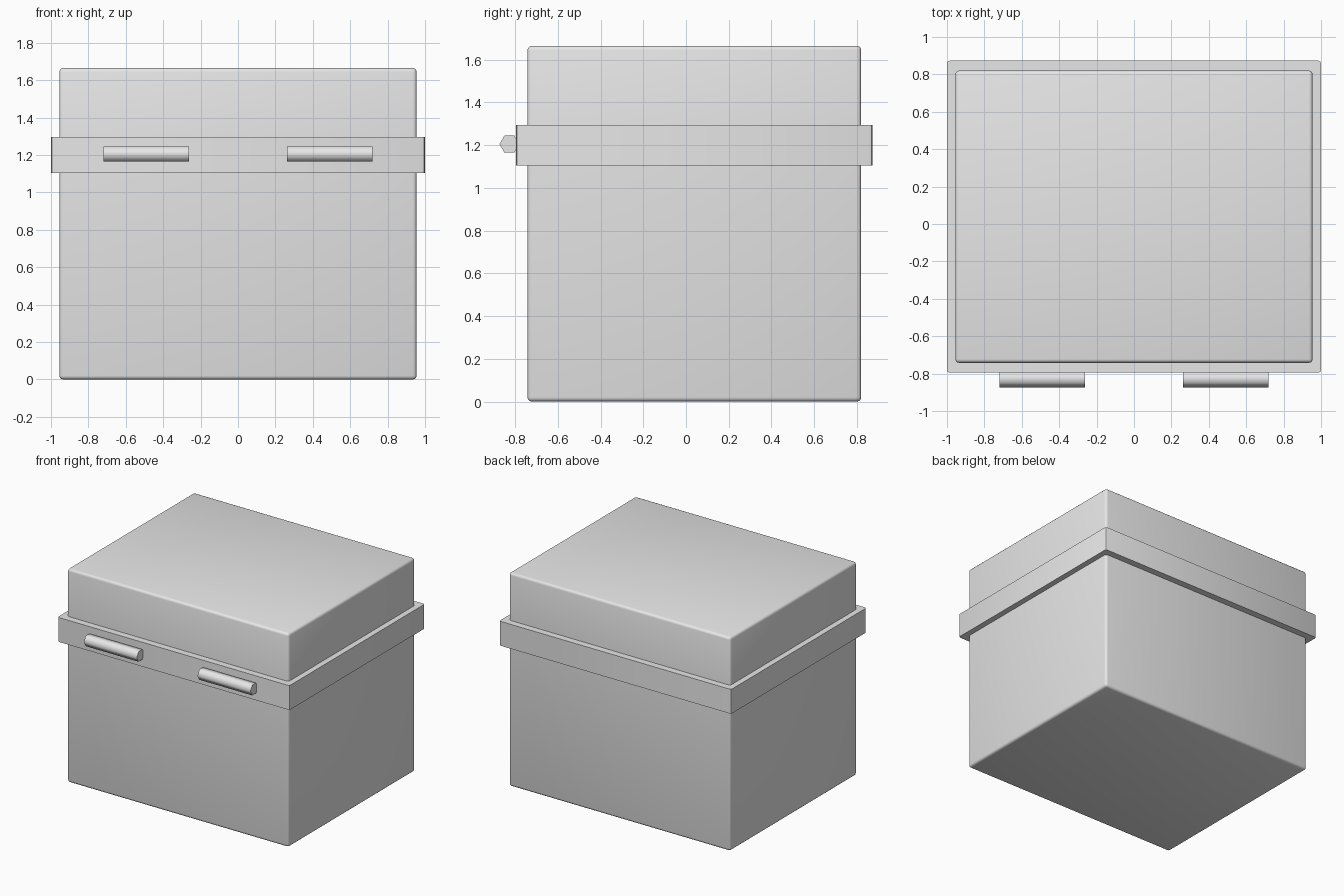
import bpy
import bmesh
import math
from mathutils import Matrix, Vector

cube = bpy.data.objects.get("Cube")
if cube:
    bpy.data.objects.remove(cube, do_unlink=True)

# Single plain grey
grey = bpy.data.materials.new("light_grey")
grey.use_nodes = True
grey.diffuse_color = (0.8, 0.8, 0.8, 1)
grey.node_tree.nodes["Principled BSDF"].inputs["Base Color"].default_value = (0.8, 0.8, 0.8, 1)


def finish(name, bm, angle):
    """Turn a bmesh into a named, shaded object."""
    mesh = bpy.data.meshes.new(name)
    bm.to_mesh(mesh)
    bm.free()
    mesh.materials.append(grey)
    obj = bpy.data.objects.new(name, mesh)
    bpy.context.collection.objects.link(obj)
    bpy.ops.object.select_all(action='DESELECT')
    obj.select_set(True)
    bpy.context.view_layer.objects.active = obj
    bpy.ops.object.shade_smooth_by_angle(angle=math.radians(angle))
    return obj


def box(name, lo, hi, bevel, segments, keep):
    """Box between two corners; edges chosen by keep(edge) are rounded."""
    lo, hi = Vector(lo), Vector(hi)
    bm = bmesh.new()
    bmesh.ops.create_cube(bm, size=1)
    bmesh.ops.scale(bm, vec=hi - lo, verts=bm.verts)
    bmesh.ops.translate(bm, vec=(lo + hi) / 2, verts=bm.verts)
    edges = [e for e in bm.edges if keep(e)]
    bmesh.ops.bevel(bm, geom=edges, offset=bevel, offset_type='OFFSET',
                    segments=segments, profile=0.5, affect='EDGES')
    return finish(name, bm, 40)


SEAM = 1.2


def off_seam(e):
    return any(abs(v.co.z - SEAM) > 0.001 for v in e.verts)


def upright(e):
    return abs(e.verts[0].co.z - e.verts[1].co.z) > 0.001


# Base and lid meet behind the rim band
box("base", (-0.955, -0.742, 0), (0.955, 0.82, SEAM), 0.02, 3, off_seam)
box("lid", (-0.955, -0.742, SEAM), (0.955, 0.82, 1.665), 0.02, 3, off_seam)
box("rim_band", (-1, -0.795, 1.105), (1, 0.873, 1.295), 0.015, 2, upright)

# Six-sided hinge barrels along the front of the band
for name, side in (("left_hinge", 1), ("right_hinge", -1)):
    bm = bmesh.new()
    bmesh.ops.create_cone(bm, cap_ends=True, segments=6, radius1=0.046,
                          radius2=0.046, depth=0.456)
    # Turn the axis to x with two corners pointing along y
    bmesh.ops.rotate(bm, matrix=Matrix.Rotation(math.pi / 2, 3, 'Y'), verts=bm.verts)
    if max(v.co.y for v in bm.verts) < 0.045:
        bmesh.ops.rotate(bm, matrix=Matrix.Rotation(math.pi / 6, 3, 'X'), verts=bm.verts)
    bmesh.ops.translate(bm, vec=(side * 0.49, -0.827, 1.205), verts=bm.verts)
    finish(name, bm, 65)
